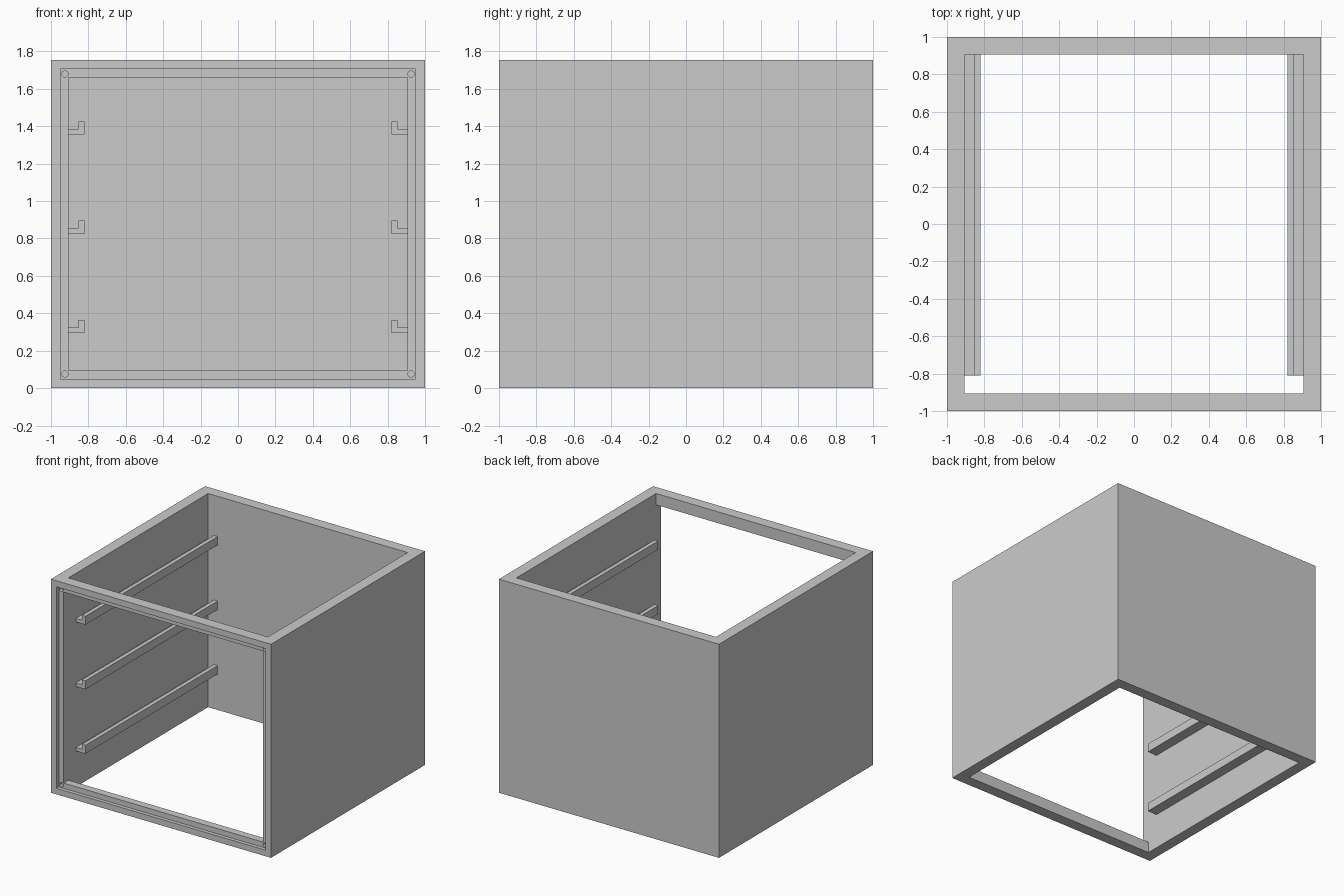
import bpy
import bmesh
from mathutils import Matrix

cube = bpy.data.objects.get("Cube")
if cube:
    bpy.data.objects.remove(cube, do_unlink=True)

grey = bpy.data.materials.new("light grey")
grey.use_nodes = True
grey.diffuse_color = (0.6, 0.6, 0.6, 1)
grey.node_tree.nodes["Principled BSDF"].inputs["Base Color"].default_value = (0.6, 0.6, 0.6, 1)

HEIGHT = 1.755
WALL = 0.093
INNER = 1 - WALL
RIM = 0.05       # width of the lip around the front recess
RECESS = 0.03    # depth of the front recess


def finish(name, bm):
    bmesh.ops.recalc_face_normals(bm, faces=bm.faces)
    mesh = bpy.data.meshes.new(name)
    bm.to_mesh(mesh)
    bm.free()
    mesh.materials.append(grey)
    obj = bpy.data.objects.new(name, mesh)
    bpy.context.collection.objects.link(obj)
    return obj


def box(name, low, high):
    bm = bmesh.new()
    bmesh.ops.create_cube(bm, size=1)
    for v in bm.verts:
        v.co = [low[i] + (v.co[i] + 0.5) * (high[i] - low[i]) for i in range(3)]
    return finish(name, bm)


def cut(target, cutter):
    cutter.hide_render = True
    cutter.hide_viewport = True
    cutter.display_type = "WIRE"
    mod = target.modifiers.new(cutter.name, "BOOLEAN")
    mod.operation = "DIFFERENCE"
    mod.solver = "EXACT"
    mod.object = cutter


# Cabinet shell, open at the top, bottom and front
cabinet = box("cabinet_shell", (-1, -1, 0), (1, 1, HEIGHT))
cut(cabinet, box("interior_cutter", (-INNER, -INNER, -0.1), (INNER, INNER, HEIGHT + 0.1)))
cut(cabinet, box("front_opening_cutter", (-INNER, -1.1, WALL), (INNER, -0.8, HEIGHT - WALL)))
cut(cabinet, box("front_recess_cutter", (RIM - 1, -1.1, RIM), (1 - RIM, RECESS - 1, HEIGHT - RIM)))

# Round sockets in the corners of the front recess
bm = bmesh.new()
inset = 0.075
for x in (inset - 1, 1 - inset):
    for z in (inset, HEIGHT - inset):
        place = Matrix.Translation((x, RECESS - 1, z)) @ Matrix.Rotation(1.5708, 4, "X")
        bmesh.ops.create_cone(bm, cap_ends=True, segments=24, radius1=0.017,
                              radius2=0.017, depth=0.05, matrix=place)
cut(cabinet, finish("socket_cutter", bm))

# L-shaped drawer rails, three on each side
profile = [(INNER, 0), (0.82, 0), (0.82, 0.07), (0.853, 0.07), (0.853, 0.03), (INNER, 0.03)]
for side, label in ((1, "left"), (-1, "right")):
    for i, level in enumerate(("lower", "middle", "upper")):
        base = 0.295 + 0.53 * i
        bm = bmesh.new()
        face = bm.faces.new([bm.verts.new((side * x, -0.81, base + z)) for x, z in profile])
        grown = bmesh.ops.extrude_face_region(bm, geom=[face], use_keep_orig=True)
        tip = [g for g in grown["geom"] if isinstance(g, bmesh.types.BMVert)]
        bmesh.ops.translate(bm, verts=tip, vec=(0, 0.81 + INNER, 0))
        finish(f"{label}_{level}_rail", bm)
